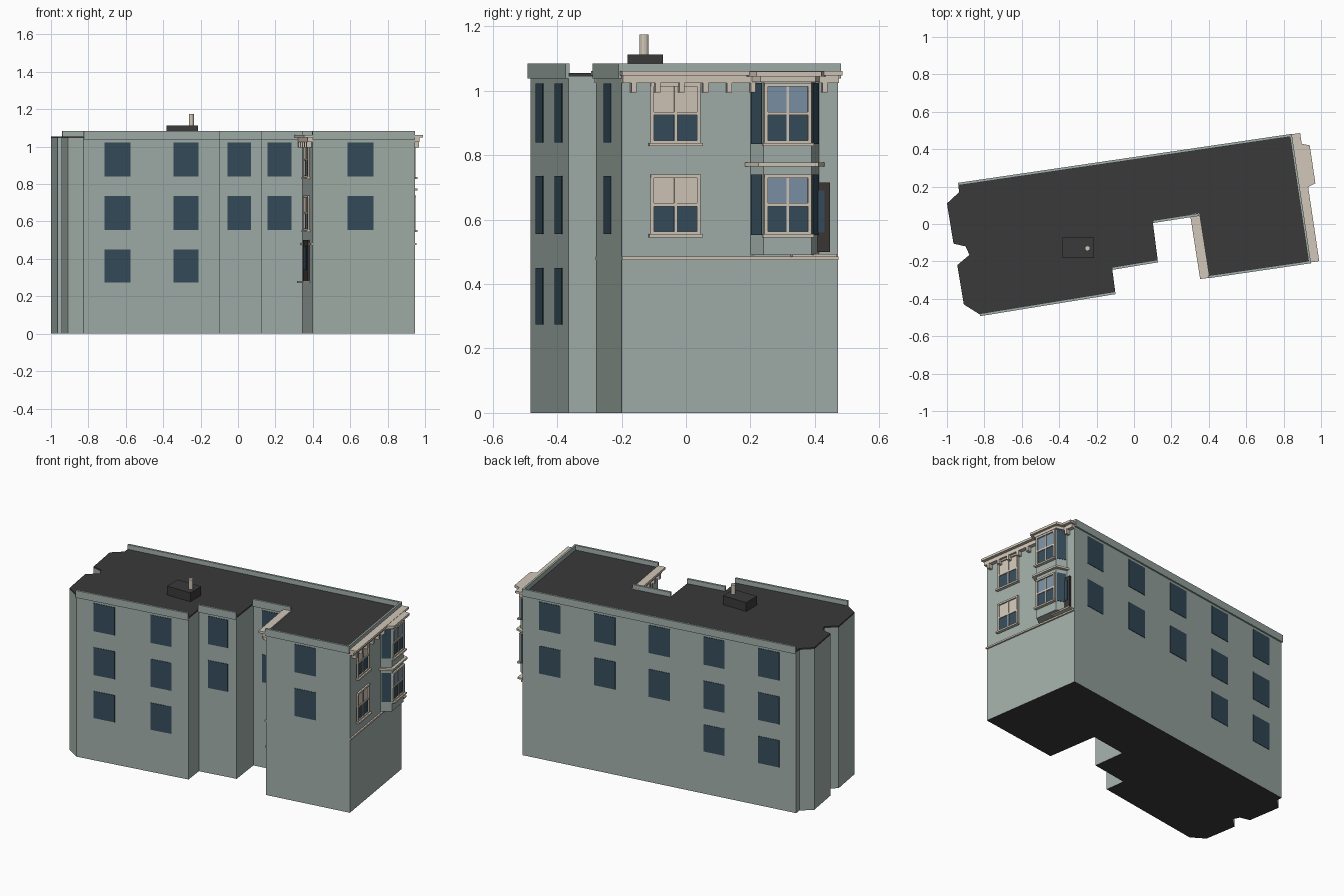
import bpy, bmesh, math
from mathutils import Matrix, Vector

if "Cube" in bpy.data.objects:
    bpy.data.objects.remove(bpy.data.objects["Cube"])


def mat(name, r, g, b):
    m = bpy.data.materials.new(name)
    m.diffuse_color = (r, g, b, 1)
    m.use_nodes = True
    m.node_tree.nodes["Principled BSDF"].inputs["Base Color"].default_value = m.diffuse_color
    return m


WALL = mat("sage wall", 0.36, 0.43, 0.40)
TRIM = mat("cream trim", 0.64, 0.57, 0.48)
ROOF = mat("dark roof", 0.042, 0.042, 0.042)
GLASS = mat("dark glass", 0.036, 0.073, 0.105)
SKY = mat("pale glass", 0.20, 0.29, 0.38)
DOOR = mat("dark door", 0.042, 0.037, 0.035)


def prism(name, pts, z0, z1, m, M=Matrix(), under=None):
    """Extruded polygon; optional second material on downward faces."""
    bm = bmesh.new()
    f = bm.faces.new([bm.verts.new((x, y, z0)) for x, y in pts])
    r = bmesh.ops.extrude_face_region(bm, geom=[f])
    for v in r["geom"]:
        if isinstance(v, bmesh.types.BMVert):
            v.co.z = z1
    bmesh.ops.transform(bm, matrix=M, verts=bm.verts)
    bmesh.ops.recalc_face_normals(bm, faces=bm.faces)
    me = bpy.data.meshes.new(name)
    me.materials.append(m)
    if under:
        me.materials.append(under)
        for f in bm.faces:
            f.material_index = int(f.normal.z < -0.5)
    bm.to_mesh(me)
    bm.free()
    ob = bpy.data.objects.new(name, me)
    bpy.context.collection.objects.link(ob)
    return ob


def box(name, M, u0, u1, n0, n1, z0, z1, m):
    return prism(name, [(u0, n0), (u1, n0), (u1, n1), (u0, n1)], z0, z1, m, M)


def frame(p, q):
    """Wall frame: u along p to q, n outward (right of travel), z up. Returns matrix and length."""
    p, q = Vector(p), Vector(q)
    d = (q - p).normalized()
    return Matrix(((d.x, d.y, 0, p.x), (d.y, -d.x, 0, p.y), (0, 0, 1, 0), (0, 0, 0, 1))), (q - p).length


# footprint, counter-clockwise from the front left corner
FP = [(-0.825, -0.483), (-0.10, -0.365), (-0.117, -0.235), (0.127, -0.195), (0.10, 0.015),
      (0.345, 0.053), (0.397, -0.28), (0.945, -0.20), (0.845, 0.472), (-0.94, 0.21),
      (-0.935, 0.17), (-1.0, 0.11), (-0.965, -0.105), (-0.90, -0.12), (-0.88, -0.165),
      (-0.945, -0.22), (-0.91, -0.43)]
prism("building_walls", FP, 0, 1.045, WALL, under=ROOF)
prism("flat_roof", FP, 1.045, 1.055, ROOF)
E = [frame(FP[i], FP[(i + 1) % len(FP)]) for i in range(len(FP))]

# parapets on front and back walls
for i in (0, 2, 4, 6, 8):
    M, L = E[i]
    box("parapet", M, 0, L, -0.004, 0.01, 1.038, 1.085, WALL)

# plain windows
ROWS = [(0.84, 1.022), (0.555, 0.735), (0.275, 0.45)]


def plain(M, c, w, rows):
    for z0, z1 in ROWS[:rows]:
        box("plain_window", M, c - w / 2, c + w / 2, -0.002, 0.003, z0, z1, GLASS)


for edge, xc, w, rows in ((0, -0.645, 0.14, 3), (0, -0.278, 0.137, 3), (2, 0.007, 0.127, 2),
                          (4, 0.221, 0.13, 2), (6, 0.655, 0.14, 2)):
    M, L = E[edge]
    plain(M, (xc - FP[edge][0]) / M[0][0], w, rows)
for k in range(5):
    plain(E[8][0], E[8][1] * (0.1 + 0.2 * k), 0.14, 3 if k > 2 else 2)


# sash window with frame, rail, mullion, sill and two panes
def sash(M, u0, u1, z0, z1, n, top):
    t, zm, um = 0.011, (z0 + z1) / 2, (u0 + u1) / 2
    box("lower_pane", M, u0, u1, n - 0.002, n + 0.002, z0, zm, GLASS)
    box("upper_pane", M, u0, u1, n - 0.002, n + 0.002, zm, z1, top)
    for a, b in ((u0, u0 + t), (u1 - t, u1)):
        box("window_jamb", M, a, b, n, n + 0.01, z0, z1, TRIM)
    box("window_head", M, u0, u1, n, n + 0.011, z1 - t, z1, TRIM)
    box("window_bottom_rail", M, u0, u1, n, n + 0.01, z0, z0 + t, TRIM)
    box("window_mid_rail", M, u0, u1, n, n + 0.007, zm - 0.005, zm + 0.005, TRIM)
    box("window_mullion", M, um - 0.004, um + 0.004, n, n + 0.006, z0, z1, TRIM)
    box("window_sill", M, u0 - 0.006, u1 + 0.006, n, n + 0.02, z0 - 0.007, z0 + 0.003, TRIM)


SASH_Z = ((0.835, 1.025), (0.552, 0.74))


# cornice with brackets and belt course
def cornice(M, L, brackets):
    box("cornice_top", M, -0.005, L + 0.008, -0.004, 0.045, 1.048, 1.062, TRIM)
    box("cornice_step", M, 0, L, 0, 0.025, 1.024, 1.048, TRIM)
    for u in brackets:
        box("cornice_bracket", M, u - 0.008, u + 0.008, 0, 0.028, 0.995, 1.026, TRIM)
    box("belt_course", M, 0, L, 0, 0.01, 0.475, 0.485, TRIM)


# right street facade
F, FL = E[7]
cornice(F, FL, [0.035 + 0.075 * k for k in range(6)] + [0.635])
box("facade_parapet", F, 0, FL, -0.012, 0.0, 1.04, 1.085, WALL)
for z0, z1 in SASH_Z:
    sash(F, 0.09, 0.247, z0, z1, 0, TRIM)

# bay window on the facade
D = 0.06
BAY = [(0.405, 0), (0.436, D), (0.588, D), (0.619, 0)]
prism("bay_body", BAY, 0.49, 1.05, WALL, F)


def ring(g):
    return [(0.405 - g, 0), (0.436 - g, D + g), (0.588 + g, D + g), (0.619 + g, 0)]


prism("bay_cornice", ring(0.026), 1.045, 1.06, TRIM, F)
prism("bay_cornice_step", ring(0.01), 1.028, 1.045, TRIM, F)
prism("bay_belt", ring(0.018), 0.765, 0.777, TRIM, F)
for z0, z1 in SASH_Z:
    sash(F, 0.438, 0.586, z0, z1, D, SKY)
world = [(F @ Vector((u, n, 0))).to_2d() for u, n in BAY]
for a, b in ((0, 1), (2, 3)):
    M, L = frame(world[a], world[b])
    for z0, z1 in SASH_Z:
        box("bay_side_window", M, 0.006, L - 0.006, -0.002, 0.003, z0, z1, GLASS)

# dark door panel and ledge beside the bay
box("side_door", F, 0.60, 0.652, 0, 0.012, 0.5, 0.715, DOOR)
box("side_door_pane", F, 0.615, 0.635, 0.012, 0.015, 0.56, 0.69, GLASS)
box("side_door_ledge", F, 0.53, 0.67, 0, 0.04, 0.484, 0.494, TRIM)

# courtyard facade
C, CL = E[5]
cornice(C, CL, [0.03, 0.1, 0.17, 0.24, 0.31])
for z0, z1 in SASH_Z:
    sash(C, 0.09, 0.247, z0, z1, 0, TRIM)
box("court_door", C, 0.09, 0.247, 0, 0.012, 0.28, 0.5, DOOR)
box("court_door_pane", C, 0.12, 0.217, 0.012, 0.015, 0.34, 0.47, GLASS)
box("court_door_sill", C, 0.07, 0.267, 0, 0.04, 0.272, 0.282, TRIM)

# roof hatch and vent pipe
box("roof_hatch", Matrix(), -0.383, -0.215, -0.182, -0.072, 1.05, 1.113, ROOF)
pipe = [(-0.249 + 0.014 * math.cos(a * math.pi / 6), -0.13 + 0.014 * math.sin(a * math.pi / 6)) for a in range(12)]
prism("vent_pipe", pipe, 1.11, 1.175, TRIM)
